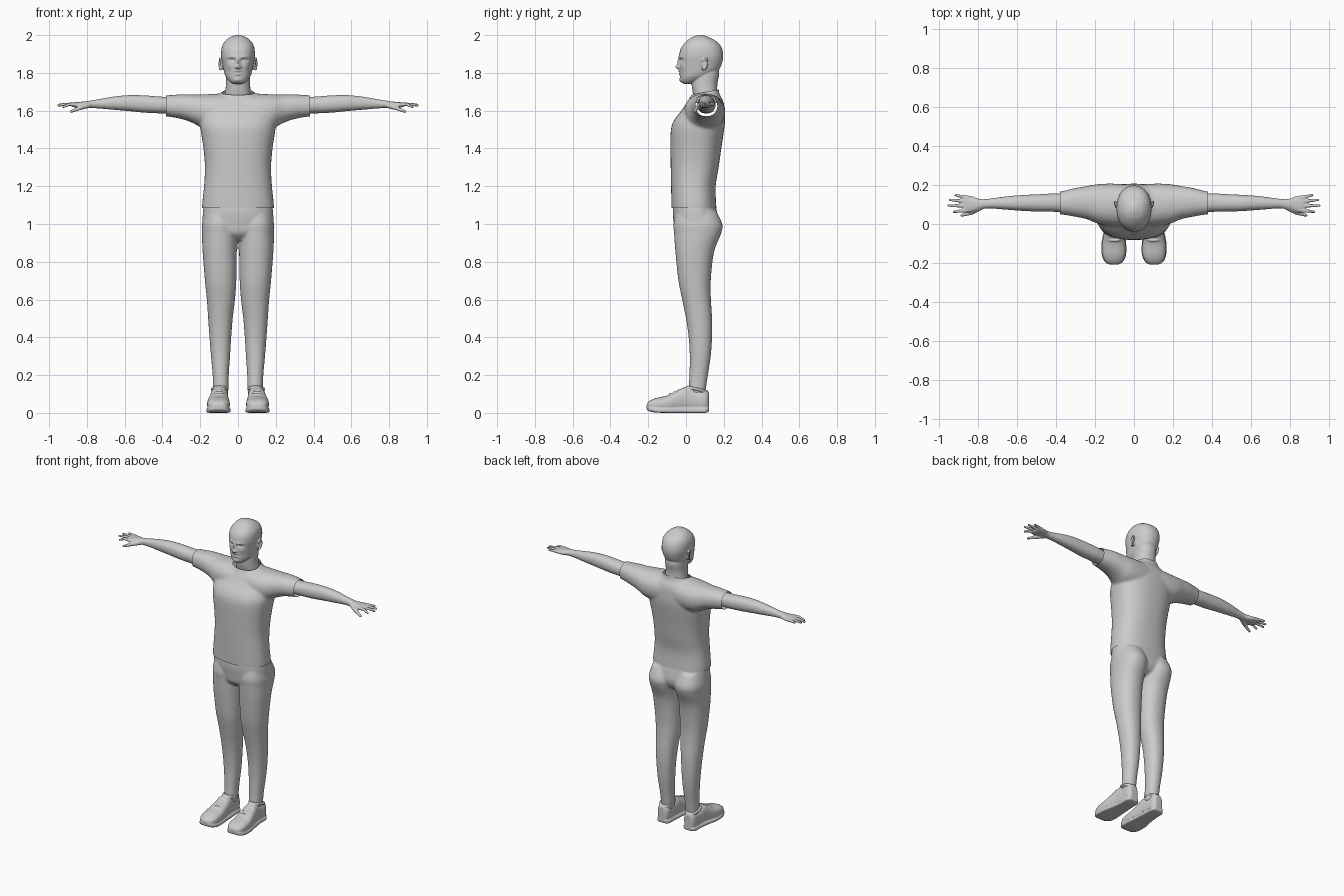
import bpy, bmesh
from math import cos, sin, pi, exp, copysign
from mathutils import Vector, Matrix

cube = bpy.data.objects.get("Cube")
if cube:
    bpy.data.objects.remove(cube, do_unlink=True)

gray = bpy.data.materials.new("plain_gray")
gray.use_nodes = True
gray.diffuse_color = (.6, .6, .6, 1)
gray.node_tree.nodes["Principled BSDF"].inputs["Base Color"].default_value = (.6, .6, .6, 1)


def spline(rows, steps):
    """Smooth curve through rows of numbers."""
    rows = [Vector(r) for r in rows]
    padded = [rows[0]] + rows + [rows[-1]]
    result = []
    for a, b, c, d in zip(padded, padded[1:], padded[2:], padded[3:]):
        for k in range(steps):
            t = k / steps
            result.append(b + (c - a) * (t / 2) + (a * 2 - b * 5 + c * 4 - d) * (t * t / 2)
                          + (b * 3 - a - c * 3 + d) * (t ** 3 / 2))
    return result + [rows[-1]]


def loft(bm, axis, rows, steps=6, segments=48, power=2.2):
    """Skin rounded sections, each given as position and the limits of its two other axes."""
    rings = []
    for t, u0, u1, v0, v1 in spline(rows, steps):
        ring = []
        for i in range(segments):
            angle = 2 * pi * i / segments
            c, s = (copysign(abs(f) ** (2 / power), f) for f in (cos(angle), sin(angle)))
            u = (u0 + u1) / 2 + c * (u1 - u0) / 2
            v = (v0 + v1) / 2 + s * (v1 - v0) / 2
            ring.append(bm.verts.new({"x": (t, u, v), "y": (u, t, v), "z": (u, v, t)}[axis]))
        rings.append(ring)
    for low, high in zip(rings, rings[1:]):
        for i in range(segments):
            j = (i + 1) % segments
            bm.faces.new((low[i], low[j], high[j], high[i]))
    bm.faces.new(rings[0])
    bm.faces.new(rings[-1])
    return [v for ring in rings for v in ring]


def column(bm, rows, **options):
    """Upright loft, symmetrical in x: height, half width, front, back."""
    return loft(bm, "z", [(z, -w, w, f, b) for z, w, f, b in rows], **options)


def limb(bm, points, start, end):
    """Tapered round rod through points."""
    points = [Vector(p) for p in points]
    radii = [start + (end - start) * i / (len(points) - 1) for i in range(len(points))]
    for p, r in zip(points, radii):
        bmesh.ops.create_uvsphere(bm, u_segments=12, v_segments=8, radius=r,
                                  matrix=Matrix.Translation(p))
    for p, q, r, s in zip(points, points[1:], radii, radii[1:]):
        turn = (q - p).to_track_quat("Z", "Y").to_matrix().to_4x4()
        bmesh.ops.create_cone(bm, cap_ends=True, segments=12, radius1=r, radius2=s,
                              depth=(q - p).length, matrix=Matrix.Translation((p + q) / 2) @ turn)


def finish(bm, name, voxel, smooth, cuts=(), mirror=True):
    """Mirror, fuse and soften the pieces, then trim at the cut planes."""
    bmesh.ops.recalc_face_normals(bm, faces=bm.faces)
    mesh = bpy.data.meshes.new(name)
    bm.to_mesh(mesh)
    bm.free()
    obj = bpy.data.objects.new(name, mesh)
    bpy.context.collection.objects.link(obj)
    mesh.materials.append(gray)
    if mirror:
        obj.modifiers.new("mirror", "MIRROR").use_mirror_merge = False
    fuse = obj.modifiers.new("fuse", "REMESH")
    fuse.mode = "VOXEL"
    fuse.voxel_size = voxel
    soften = obj.modifiers.new("soften", "SMOOTH")
    soften.factor = .5
    soften.iterations = smooth
    bpy.ops.object.select_all(action="DESELECT")
    bpy.context.view_layer.objects.active = obj
    obj.select_set(True)
    for modifier in list(obj.modifiers):
        bpy.ops.object.modifier_apply(modifier=modifier.name)
    if cuts:
        bm = bmesh.new()
        bm.from_mesh(obj.data)
        for point, normal in cuts:
            bmesh.ops.bisect_plane(bm, geom=bm.verts[:] + bm.edges[:] + bm.faces[:],
                                   plane_co=point, plane_no=normal, clear_outer=True)
        bm.to_mesh(obj.data)
        bm.free()
    if not obj.data.materials:
        obj.data.materials.append(gray)
    bpy.ops.object.shade_smooth()


# Shirt: torso and sleeves, trimmed at the hem, cuffs and neckline
bm = bmesh.new()
column(bm, [(1.04, .19, -.075, .165), (1.1, .19, -.077, .16), (1.2, .18, -.079, .157),
            (1.3, .175, -.081, .173), (1.4, .183, -.082, .187), (1.5, .198, -.08, .202),
            (1.55, .2, -.063, .207), (1.6, .19, -.025, .205), (1.65, .15, .008, .197),
            (1.69, .09, .03, .177), (1.73, .072, .03, .172)], power=2.4)
loft(bm, "x", [(0, 0, .2, 1.53, 1.685), (.1, -.01, .207, 1.5, 1.69), (.18, 0, .205, 1.505, 1.686),
               (.24, .024, .195, 1.535, 1.685), (.3, .037, .185, 1.556, 1.686),
               (.38, .05, .166, 1.57, 1.681), (.42, .052, .162, 1.572, 1.681)])
finish(bm, "shirt", .008, 7, [((0, 0, 1.085), (0, 0, -1)), ((.38, 0, 0), (1, 0, 0)),
                              ((-.38, 0, 0), (-1, 0, 0)), ((0, .1, 1.698), (0, -.2, 1))])

# Trousers: hips and two legs
bm = bmesh.new()
column(bm, [(.915, .05, -.02, .09), (.95, .14, -.055, .15), (1, .184, -.064, .172),
            (1.06, .186, -.07, .165), (1.12, .178, -.066, .15)], power=2.4)
loft(bm, "z", [(.09, .055, .128, .02, .1), (.14, .05, .132, .015, .107), (.2, .049, .134, .018, .116),
               (.3, .042, .143, .02, .131), (.4, .036, .151, .014, .138), (.5, .028, .158, 0, .138),
               (.6, .016, .165, -.02, .132), (.7, .009, .175, -.04, .131), (.85, .006, .187, -.056, .148),
               (.95, .003, .191, -.063, .186), (1, .004, .191, -.066, .192), (1.07, .02, .175, -.05, .16)])
finish(bm, "trousers", .007, 5)

# Arms with hands
bm = bmesh.new()
loft(bm, "x", [(.34, .06, .155, 1.585, 1.67), (.42, .063, .156, 1.586, 1.675),
               (.5, .064, .152, 1.59, 1.681), (.58, .068, .148, 1.598, 1.682),
               (.66, .074, .141, 1.605, 1.674), (.74, .08, .13, 1.612, 1.66),
               (.79, .075, .128, 1.614, 1.652), (.83, .062, .142, 1.615, 1.647),
               (.865, .06, .146, 1.617, 1.644), (.88, .07, .14, 1.622, 1.638)])
for root, tip, reach, height in ((.071, .062, .925, 1.62), (.092, .095, .952, 1.628),
                                 (.115, .124, .945, 1.632), (.135, .148, .915, 1.634)):
    middle = (reach + .86) / 2
    limb(bm, [(.85, root, 1.632), (middle, (root + tip) / 2, 1.634), (reach, tip, height)], .011, .0065)
limb(bm, [(.79, .085, 1.63), (.835, .058, 1.615), (.885, .044, 1.595)], .016, .007)
finish(bm, "arms", .004, 3)

# Head: skull with sculpted face, neck and ears
bm = bmesh.new()
skull = column(bm, [(1.742, .025, -.012, .03), (1.755, .045, -.026, .07), (1.78, .065, -.031, .125),
                    (1.81, .075, -.032, .17), (1.85, .083, -.034, .19), (1.89, .089, -.036, .197),
                    (1.93, .087, -.027, .19), (1.96, .075, -.005, .17), (1.985, .05, .025, .13),
                    (1.998, .02, .055, .098), (2.001, .006, .07, .085)], steps=8, segments=96)
bumps = {"bridge": (0, 1.857, .009, .022, .012), "nose_tip": (0, 1.831, .011, .011, .024),
         "nostril": (.012, 1.829, .007, .007, .008), "socket": (.033, 1.867, .017, .009, -.014),
         "eyeball": (.034, 1.864, .009, .006, .008), "brow": (.032, 1.884, .02, .007, .005),
         "upper_lip": (0, 1.809, .02, .005, .008), "lower_lip": (0, 1.793, .017, .005, .008),
         "mouth": (0, 1.802, .024, .003, -.006), "chin": (0, 1.762, .02, .012, .007),
         "cheek": (.045, 1.835, .015, .015, .004)}
for v in skull:
    if v.co.y < .06:
        x, z = abs(v.co.x), v.co.z
        v.co.y -= sum(depth * exp(-((x - cx) / rx) ** 2 - ((z - cz) / rz) ** 2)
                      for cx, cz, rx, rz, depth in bumps.values())
column(bm, [(1.64, .08, .05, .185), (1.69, .069, .037, .168), (1.74, .064, .03, .166),
            (1.79, .064, .032, .175), (1.83, .06, .05, .17)])
for side in (-1, 1):
    rim = [(side * (.09 + .008 * (1 + sin(a)) / 2), .096 + .016 * sin(a) + .006 * cos(a), 1.847 + .03 * cos(a))
           for a in (pi * (k / 6 - .3) for k in range(9))]
    limb(bm, rim, .0055, .005)
    plate = Matrix.Translation((side * .085, .097, 1.845)) @ Matrix.Diagonal((.009, .016, .029, 1))
    bmesh.ops.create_uvsphere(bm, u_segments=16, v_segments=12, radius=1, matrix=plate)
finish(bm, "head", .0035, 2, mirror=False)

# Shoes: upper, sole, ankle collar and laces
bm = bmesh.new()
upper = [(-.208, .085, .12, .025, .045), (-.195, .062, .145, .015, .062), (-.16, .045, .161, .008, .078),
         (-.1, .044, .163, .006, .092), (-.05, .049, .154, .006, .115), (0, .052, .145, .006, .138),
         (.05, .055, .14, .006, .122), (.1, .058, .138, .006, .122), (.121, .075, .122, .012, .11)]
loft(bm, "y", upper, power=2.5)
loft(bm, "y", [(y, a - .004, b + .004, low - .006, low + .02) for y, a, b, low, high in upper], power=5)
limb(bm, [(.096 + .04 * cos(a), .06 + .05 * sin(a), .125 - .012 * sin(a))
          for a in (2 * pi * k / 20 for k in range(21))], .008, .008)
for k in range(4):
    y, z = -.085 + .022 * k, .1 + .009 * k
    limb(bm, [(.068, y + .008, z - .008), (.085, y, z + .001), (.115, y, z + .001), (.135, y + .008, z - .008)],
         .005, .005)
finish(bm, "shoes", .0045, 2)
